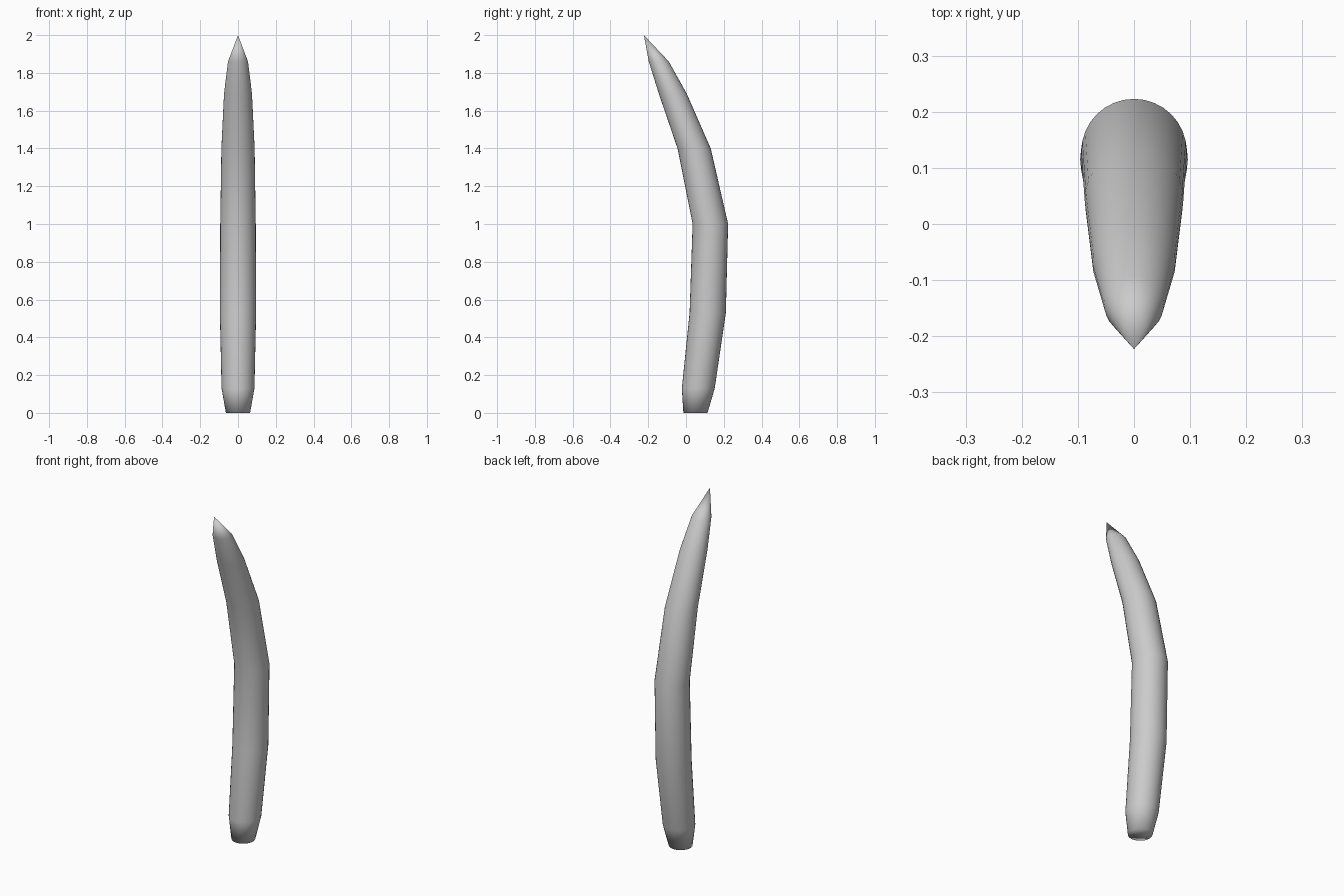
import bpy, bmesh, math

if "Cube" in bpy.data.objects:
    bpy.data.objects.remove(bpy.data.objects["Cube"])

SIDES = 32
# horizontal rings along the bent spine: (z, centre y, radius)
RINGS = [
    (0.00, 0.050, 0.064),
    (0.13, 0.065, 0.087),
    (0.53, 0.115, 0.096),
    (1.00, 0.129, 0.094),
    (1.40, 0.043, 0.088),
    (1.69, -0.070, 0.074),
    (1.86, -0.144, 0.053),
]
TIP = (0, -0.223, 2.0)

bm = bmesh.new()
loops = []
for z, cy, r in RINGS:
    loops.append([bm.verts.new((r * math.cos(2 * math.pi * i / SIDES),
                                cy + r * math.sin(2 * math.pi * i / SIDES), z))
                  for i in range(SIDES)])

# side walls
for low, high in zip(loops, loops[1:]):
    for i in range(SIDES):
        j = (i + 1) % SIDES
        bm.faces.new((low[i], low[j], high[j], high[i]))

# pointed tip and base cap
tip = bm.verts.new(TIP)
for i in range(SIDES):
    bm.faces.new((loops[-1][i], loops[-1][(i + 1) % SIDES], tip))
bm.faces.new(loops[0][::-1])

for f in bm.faces:
    f.smooth = True
mesh = bpy.data.meshes.new("curved_spike")
bm.to_mesh(mesh)
bm.free()
bpy.context.collection.objects.link(bpy.data.objects.new("curved_spike", mesh))
